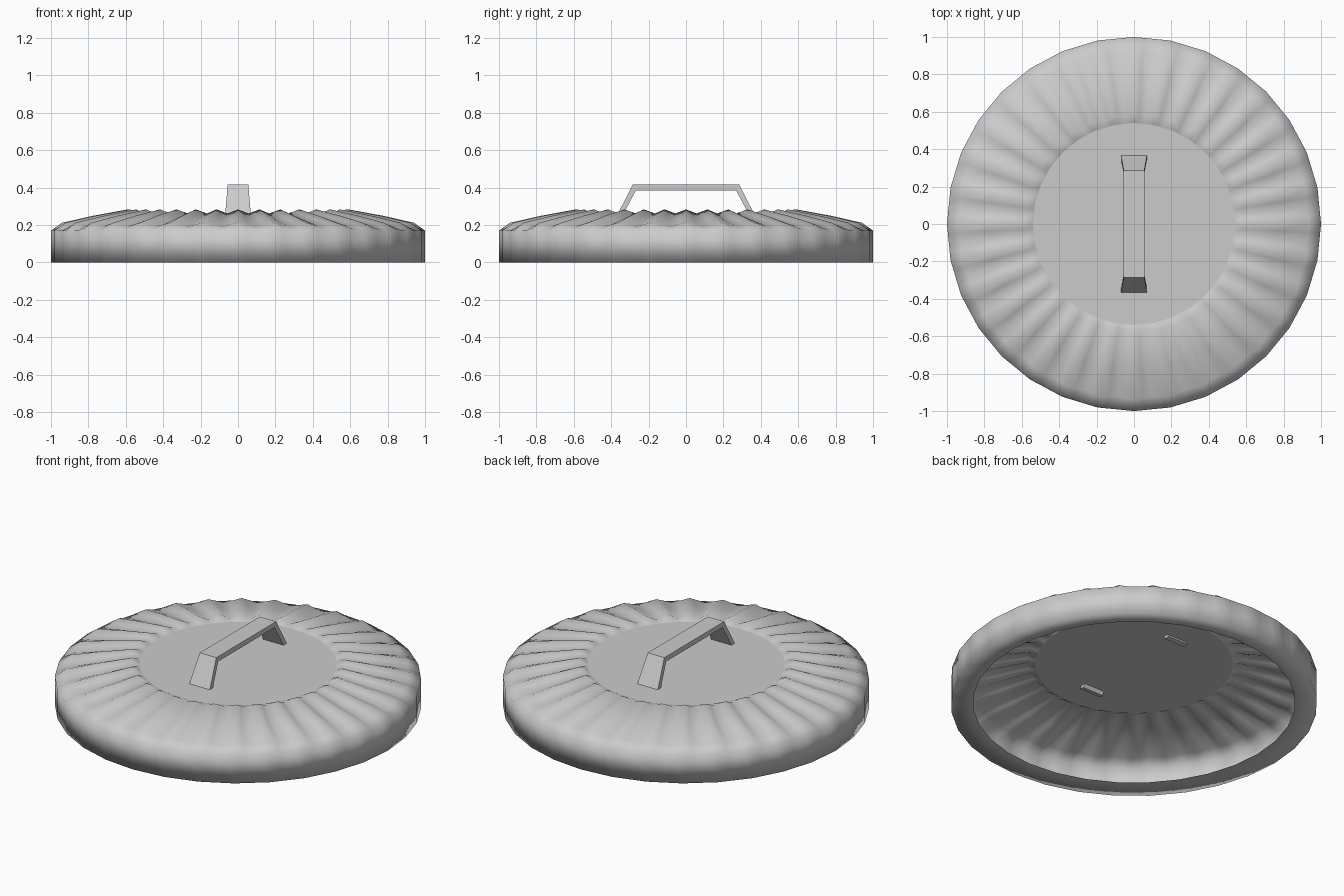
import bpy, bmesh, math

if "Cube" in bpy.data.objects:
    bpy.data.objects.remove(bpy.data.objects["Cube"])

SIDES = 32          # outline sides, one rib per corner
SUB = 4             # columns per rib
N = SIDES * SUB


def make_object(name, bm):
    bmesh.ops.recalc_face_normals(bm, faces=bm.faces)
    mesh = bpy.data.meshes.new(name)
    bm.to_mesh(mesh)
    bm.free()
    obj = bpy.data.objects.new(name, mesh)
    bpy.context.collection.objects.link(obj)
    return obj


# Ribbed lid shell: (radius, height) on the ridges and in the valleys
ridge = [(0.54, 0.256), (0.59, 0.283), (0.78, 0.248), (0.94, 0.212),
         (1.0, 0.17), (1.0, 0.0), (0.88, 0.015)]
valley = [(0.54, 0.256), (0.575, 0.261), (0.77, 0.222), (0.93, 0.193),
          (1.0, 0.17), (1.0, 0.0), (0.88, 0.015)]

bm = bmesh.new()
rings = []
for (r1, z1), (r2, z2) in zip(ridge, valley):
    ring = []
    for i in range(N):
        a = 2 * math.pi * i / N
        t = 0.5 - 0.5 * math.cos(a * SIDES)
        # keep the outline a straight-sided polygon
        local = (a % (2 * math.pi / SIDES)) - math.pi / SIDES
        flat = math.cos(math.pi / SIDES) / math.cos(local)
        r = (r1 + (r2 - r1) * t) * flat
        ring.append(bm.verts.new((r * math.cos(a), r * math.sin(a), z1 + (z2 - z1) * t)))
    rings.append(ring)
bm.faces.new(rings[0])
for a, b in zip(rings, rings[1:]):
    for i in range(N):
        j = (i + 1) % N
        bm.faces.new((a[i], b[i], b[j], a[j]))
lid = make_object("ribbed_lid", bm)
# the shell is open, so make sure the disc faces up
if lid.data.polygons[0].normal.z < 0:
    lid.data.flip_normals()
# soft rim and ribs around a flat centre disc
for poly in lid.data.polygons:
    poly.use_smooth = poly.index > 0

# Strap handle: (y, z, half width) outer path and inner path
outer = [(-0.375, 0.238, 0.07), (-0.285, 0.415, 0.055), (0.285, 0.415, 0.055), (0.375, 0.238, 0.07)]
inner = [(-0.347, 0.235, 0.07), (-0.268, 0.385, 0.055), (0.268, 0.385, 0.055), (0.347, 0.235, 0.07)]
bm = bmesh.new()
sections = []
for (yo, zo, w), (yi, zi, _) in zip(outer, inner):
    sections.append([bm.verts.new(p) for p in
                     ((-w, yo, zo), (w, yo, zo), (w, yi, zi), (-w, yi, zi))])
for a, b in zip(sections, sections[1:]):
    for i in range(4):
        j = (i + 1) % 4
        bm.faces.new((a[i], a[j], b[j], b[i]))
bm.faces.new(sections[0])
bm.faces.new(sections[-1])
make_object("handle", bm)
